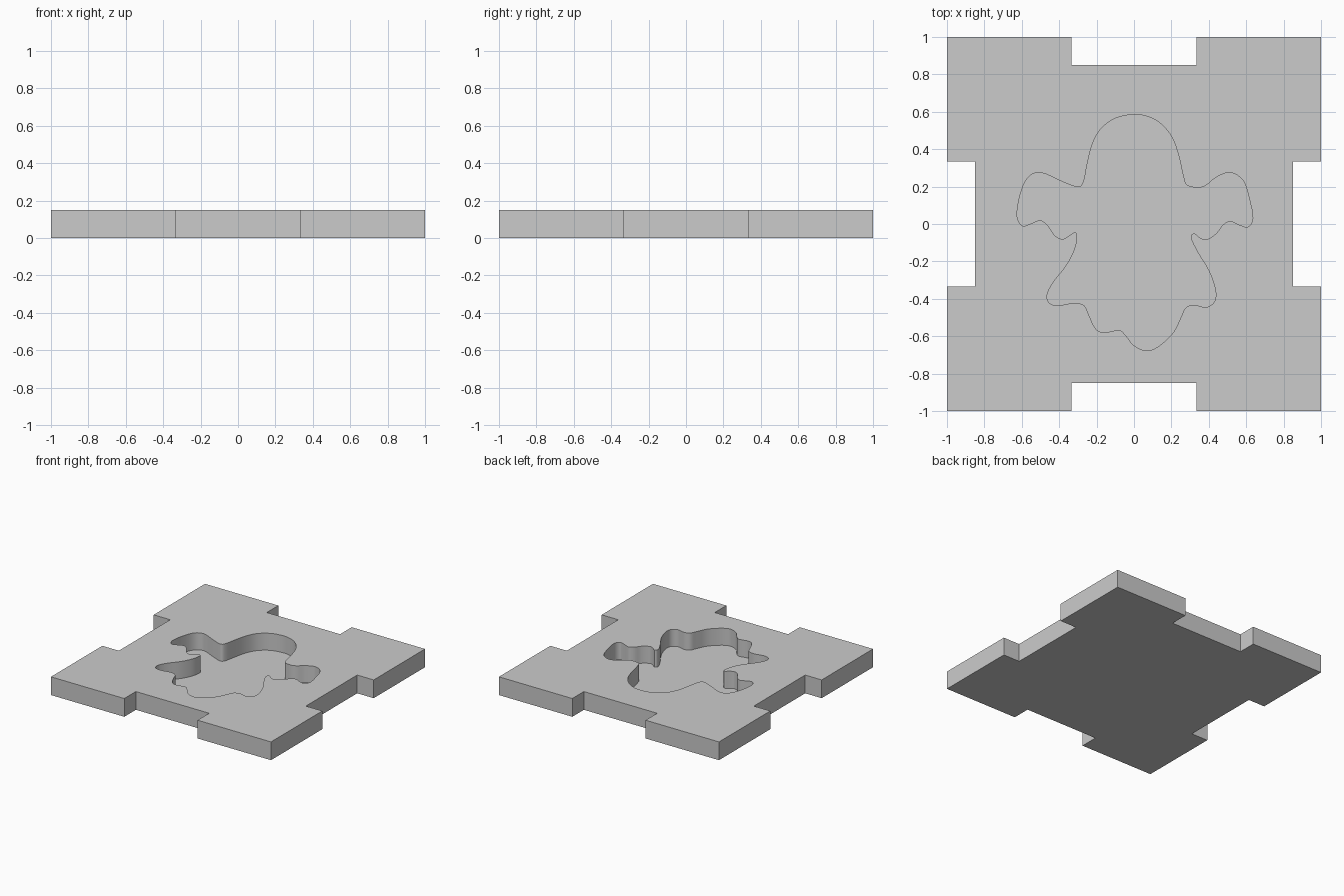
import bpy
import bmesh
import math
from mathutils import Vector

THICK = 0.15      # plate thickness, also the notch depth
FLOOR = 0.01      # material left under the recess
NOTCH = 1 / 3     # half width of each edge notch
STEPS = 4         # curve subdivisions between outline points


def prism(name, outline, bottom, top):
    """Closed prism standing on a counter-clockwise outline."""
    mesh = bpy.data.meshes.new(name)
    bm = bmesh.new()
    face = bm.faces.new([bm.verts.new((x, y, bottom)) for x, y in outline])
    result = bmesh.ops.extrude_face_region(bm, geom=[face])
    moved = [v for v in result["geom"] if isinstance(v, bmesh.types.BMVert)]
    bmesh.ops.translate(bm, verts=moved, vec=(0, 0, top - bottom))
    bmesh.ops.recalc_face_normals(bm, faces=bm.faces)
    bm.to_mesh(mesh)
    bm.free()
    obj = bpy.data.objects.new(name, mesh)
    bpy.context.collection.objects.link(obj)
    return obj


def smooth_loop(points, steps):
    """Closed Catmull-Rom curve through the points."""
    pts = [Vector(p) for p in points]
    count = len(pts)
    loop = []
    for i in range(count):
        a, b, c, d = (pts[(i + k) % count] for k in (-1, 0, 1, 2))
        for s in range(steps):
            t = s / steps
            loop.append(b + (c - a) * t / 2
                        + (a - 2.5 * b + 2 * c - d / 2) * t ** 2
                        + (1.5 * (b - c) + (d - a) / 2) * t ** 3)
    return loop


cube = bpy.data.objects.get("Cube")
if cube:
    bpy.data.objects.remove(cube, do_unlink=True)

grey = bpy.data.materials.new("plain grey")
grey.use_nodes = True
colour = (0.6, 0.6, 0.6, 1)
grey.diffuse_color = colour
grey.node_tree.nodes["Principled BSDF"].inputs["Base Color"].default_value = colour

# Square plate: one notched side, turned four times
side = [(-1, -1), (-NOTCH, -1), (-NOTCH, THICK - 1),
        (NOTCH, THICK - 1), (NOTCH, -1)]
plate_outline = []
for turn in range(4):
    for x, y in side:
        for _ in range(turn):
            x, y = -y, x
        plate_outline.append((x, y))
plate = prism("notched_plate", plate_outline, 0, THICK)
plate.data.materials.append(grey)

# Ghost-shaped recess outline: head, left arm, wavy tail, right arm
head_and_arm = [
    (0, .585), (-.1, .565), (-.18, .505), (-.225, .42), (-.25, .32),
    (-.27, .225), (-.3, .197), (-.38, .225), (-.5, .275), (-.57, .245),
    (-.61, .15), (-.625, .04), (-.595, -.01), (-.55, .003), (-.5, .02),
    (-.46, -.01), (-.42, -.065), (-.38, -.08), (-.345, -.062),
    (-.32, -.045), (-.305, -.06)]
tail = [
    (-.315, -.13), (-.36, -.22), (-.43, -.31), (-.465, -.38),
    (-.45, -.425), (-.4, -.435), (-.32, -.422), (-.265, -.437),
    (-.24, -.49), (-.205, -.56), (-.16, -.58), (-.08, -.568),
    (-.045, -.595), (0, -.65), (.065, -.677), (.13, -.655), (.21, -.58),
    (.25, -.5), (.275, -.45), (.32, -.432), (.385, -.445), (.43, -.415),
    (.435, -.35), (.4, -.25), (.34, -.15)]
other_arm = [
    (.305, -.075), (.322, -.05), (.355, -.075), (.39, -.082), (.44, -.05),
    (.475, -.005), (.515, .015), (.565, -.005), (.61, -.015), (.635, .03),
    (.62, .12), (.585, .23), (.515, .275), (.44, .25), (.39, .21),
    (.35, .195), (.285, .205), (.265, .25), (.24, .36), (.205, .46),
    (.15, .53), (.08, .572)]
cutter = prism("recess_cutter",
               smooth_loop(head_and_arm + tail + other_arm, STEPS),
               FLOOR, THICK * 2)
cutter.hide_render = True
cutter.data.materials.append(grey)

# Cut the recess, then drop the cutter
cut = plate.modifiers.new("recess", "BOOLEAN")
cut.operation = "DIFFERENCE"
cut.solver = "EXACT"
cut.object = cutter
bpy.ops.object.select_all(action="DESELECT")
plate.select_set(True)
bpy.context.view_layer.objects.active = plate
bpy.ops.object.modifier_apply(modifier=cut.name)
bpy.data.objects.remove(cutter, do_unlink=True)
bpy.ops.object.shade_smooth_by_angle(angle=math.radians(30))
